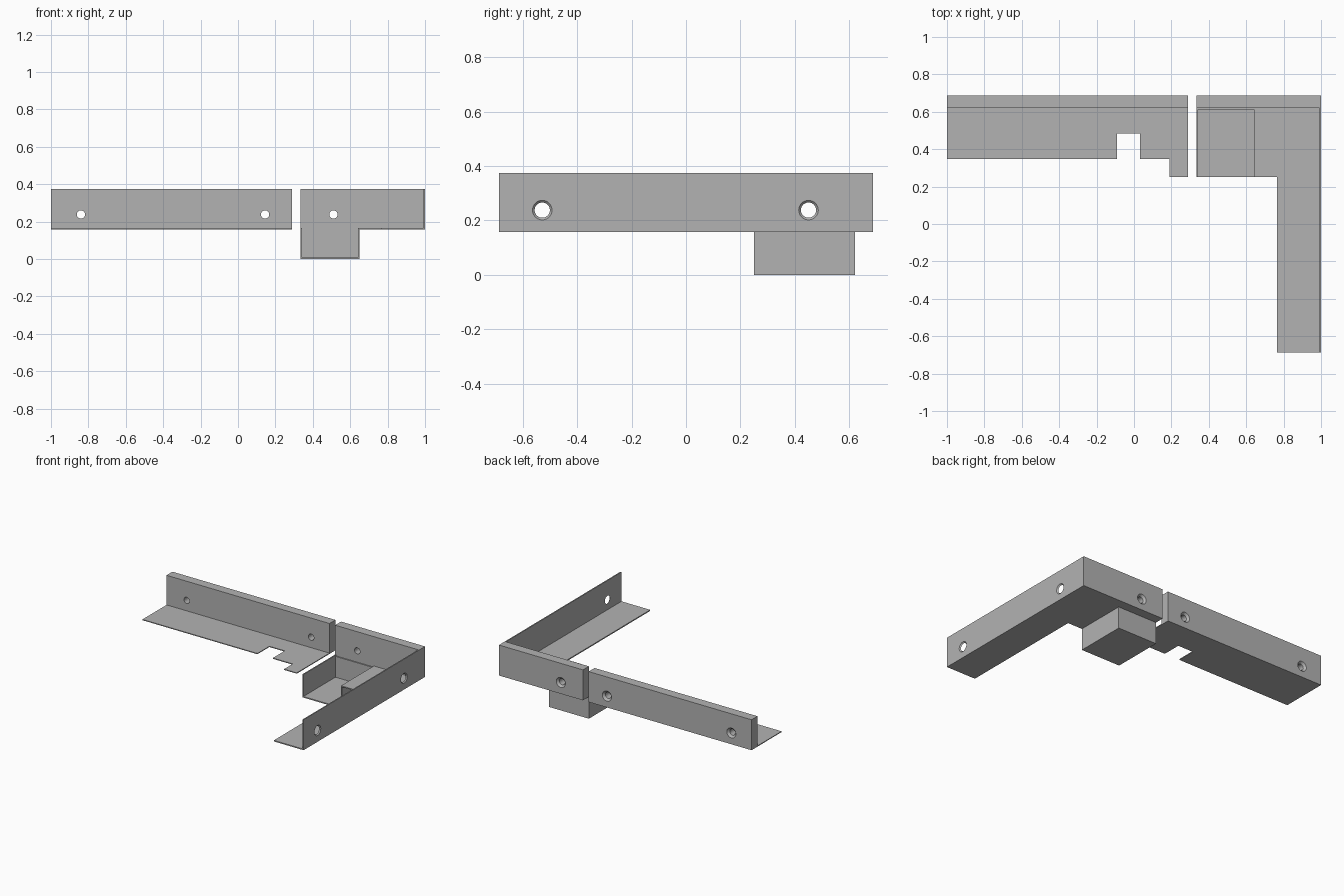
import bpy, bmesh, math
from mathutils import Vector

if "Cube" in bpy.data.objects:
    bpy.data.objects.remove(bpy.data.objects["Cube"])

grey = bpy.data.materials.new("plain grey")
grey.use_nodes = True
colour = (0.45, 0.45, 0.45, 1)
grey.diffuse_color = colour
grey.node_tree.nodes["Principled BSDF"].inputs["Base Color"].default_value = colour

# Shared sizes
BASE, TOP = 0.157, 0.375
BACK, WALL_FRONT = 0.687, 0.62
SHEET = 0.008
HOLE_Z = 0.238


def finish(name, bm):
    bmesh.ops.recalc_face_normals(bm, faces=bm.faces)
    mesh = bpy.data.meshes.new(name)
    bm.to_mesh(mesh)
    bm.free()
    mesh.materials.append(grey)
    obj = bpy.data.objects.new(name, mesh)
    bpy.context.collection.objects.link(obj)
    return obj


def slab(name, outline, z0, z1):
    """Flat outline in plan, extruded upward."""
    bm = bmesh.new()
    face = bm.faces.new([bm.verts.new((x, y, z0)) for x, y in outline])
    up = bmesh.ops.extrude_face_region(bm, geom=[face])
    verts = [v for v in up["geom"] if isinstance(v, bmesh.types.BMVert)]
    bmesh.ops.translate(bm, verts=verts, vec=(0, 0, z1 - z0))
    return finish(name, bm)


def box(name, x0, x1, y0, y1, z0, z1):
    return slab(name, [(x0, y0), (x1, y0), (x1, y1), (x0, y1)], z0, z1)


def screw_hole(wall, mouth, inward):
    """Countersunk hole: a 45 degree cone running into a straight bore."""
    inward = Vector(inward)
    turn = inward.to_track_quat('Z', 'Y')
    bm = bmesh.new()
    rings = []
    for radius, depth in ((0.041, -0.005), (0.022, 0.014), (0.022, 0.12)):
        ring = []
        for i in range(32):
            a = math.tau * i / 32
            p = Vector((radius * math.cos(a), radius * math.sin(a), depth))
            ring.append(bm.verts.new(Vector(mouth) + turn @ p))
        rings.append(ring)
    for low, high in zip(rings, rings[1:]):
        for i in range(32):
            j = (i + 1) % 32
            bm.faces.new((low[i], low[j], high[j], high[i]))
    bm.faces.new(rings[0])
    bm.faces.new(rings[-1])
    cutter = finish("hole_cutter", bm)
    cutter.hide_render = True
    cut = wall.modifiers.new("screw hole", 'BOOLEAN')
    cut.operation = 'DIFFERENCE'
    cut.solver = 'EXACT'
    cut.object = cutter
    bpy.context.view_layer.objects.active = wall
    bpy.ops.object.modifier_apply(modifier=cut.name)
    bpy.data.objects.remove(cutter)


# Long bracket: thick back wall and thin notched shelf
long_wall = box("long_back_wall", -1, 0.29, WALL_FRONT, BACK, BASE, TOP)
slab("notched_shelf",
     [(-1, 0.348), (-0.09, 0.348), (-0.09, 0.483), (0.032, 0.483),
      (0.032, 0.348), (0.19, 0.348), (0.19, 0.25), (0.29, 0.25),
      (0.29, WALL_FRONT), (-1, WALL_FRONT)],
     BASE, BASE + 0.006)

# Corner bracket: short back wall, thin side wall and L-shaped shelf
POCKET_L, POCKET_R, FRONT = 0.335, 0.649, 0.25
short_wall = box("short_back_wall", POCKET_L, 1, WALL_FRONT, BACK, BASE, TOP)
side_wall = box("side_wall", 1 - SHEET, 1, -BACK, WALL_FRONT, BASE, TOP)
slab("corner_shelf",
     [(POCKET_R, FRONT), (0.765, FRONT), (0.765, -BACK), (1 - SHEET, -BACK),
      (1 - SHEET, WALL_FRONT), (POCKET_R, WALL_FRONT)],
     BASE, BASE + SHEET)

# Pocket hanging below the shelf, open at the front and top
box("pocket_floor", POCKET_L, POCKET_R, FRONT, WALL_FRONT, 0, SHEET)
for name, x in (("pocket_right_side", POCKET_L), ("pocket_left_side", POCKET_R - SHEET)):
    box(name, x, x + SHEET, FRONT, WALL_FRONT, SHEET, BASE + SHEET)
box("pocket_back", POCKET_L + SHEET, POCKET_R - SHEET,
    WALL_FRONT - SHEET, WALL_FRONT, SHEET, BASE)

# Screw holes, countersunk from the outside
for wall, x in ((long_wall, -0.84), (long_wall, 0.145), (short_wall, 0.51)):
    screw_hole(wall, (x, BACK, HOLE_Z), (0, -1, 0))
for y in (-0.528, 0.45):
    screw_hole(side_wall, (1, y, HOLE_Z), (-1, 0, 0))
